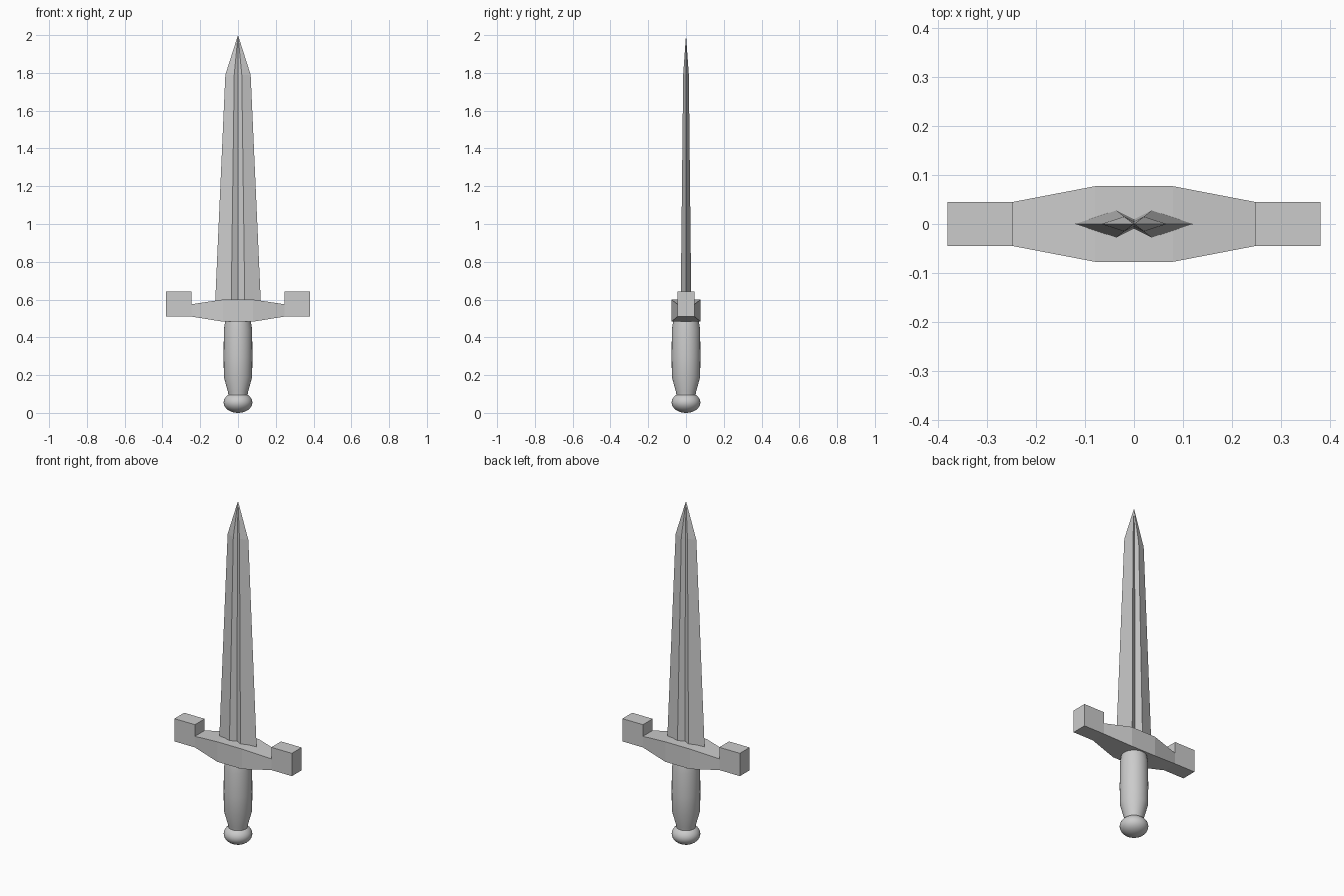
import bpy, bmesh, math

cube = bpy.data.objects.get("Cube")
if cube:
    bpy.data.objects.remove(cube, do_unlink=True)

steel = bpy.data.materials.new("plain_grey")
steel.use_nodes = True
GREY = (0.6, 0.6, 0.6, 1)
steel.diffuse_color = GREY
steel.node_tree.nodes["Principled BSDF"].inputs["Base Color"].default_value = GREY


def finish(name, bm, smooth=False):
    bmesh.ops.recalc_face_normals(bm, faces=bm.faces)
    mesh = bpy.data.meshes.new(name)
    bm.to_mesh(mesh)
    bm.free()
    mesh.materials.append(steel)
    obj = bpy.data.objects.new(name, mesh)
    bpy.context.collection.objects.link(obj)
    if smooth:
        bpy.ops.object.select_all(action='DESELECT')
        obj.select_set(True)
        bpy.context.view_layer.objects.active = obj
        bpy.ops.object.shade_smooth_by_angle(angle=math.radians(50))
    return obj


def bridge(bm, a, b):
    for i in range(len(a)):
        j = (i + 1) % len(a)
        bm.faces.new((a[i], a[j], b[j], b[i]))


def loft(name, rings):
    """Skin a row of matching cross-sections and cap both ends."""
    bm = bmesh.new()
    loops = [[bm.verts.new(p) for p in ring] for ring in rings]
    for a, b in zip(loops, loops[1:]):
        bridge(bm, a, b)
    bm.faces.new(loops[0])
    bm.faces.new(loops[-1])
    return finish(name, bm)


def lathe(name, profile, sides=32):
    """Turn a (radius, height) profile around the z axis."""
    bm = bmesh.new()
    loops = [[bm.verts.new((r * math.cos(math.tau * i / sides),
                            r * math.sin(math.tau * i / sides), z))
              for i in range(sides)] for r, z in profile]
    for a, b in zip(loops, loops[1:]):
        bridge(bm, a, b)
    bm.faces.new(loops[0])
    bm.faces.new(loops[-1])
    return finish(name, bm, smooth=True)


# Blade: fullered double-edged section, tapering to a point
def blade_ring(z, edge, ridge, thick, groove):
    half = [(edge, 0), (ridge, thick), (0, groove), (-ridge, thick)]
    return [(x, y, z) for x, y in half + [(-x, -y) for x, y in half]]


bm = bmesh.new()
base = [bm.verts.new(p) for p in blade_ring(0.58, 0.121, 0.036, 0.028, 0.01)]
shoulder = [bm.verts.new(p) for p in blade_ring(1.79, 0.067, 0.02, 0.015, 0.005)]
tip = bm.verts.new((0, 0, 2))
bridge(bm, base, shoulder)
for i, v in enumerate(shoulder):
    bm.faces.new((v, shoulder[(i + 1) % len(shoulder)], tip))
bm.faces.new(base)
finish("blade", bm)

# Crossguard: swollen centre, narrowing arms, upturned square ends
half_guard = [(0.08, 0.077, 0.483, 0.60), (0.247, 0.045, 0.51, 0.575),
              (0.247, 0.045, 0.51, 0.643), (0.38, 0.045, 0.51, 0.643)]
stations = [(-x, w, lo, hi) for x, w, lo, hi in reversed(half_guard)] + half_guard


def guard_ring(x, w, lo, hi):
    return [(x, -w, lo), (x, w, lo), (x, w, hi), (x, -w, hi)]


bm = bmesh.new()
loops = [[bm.verts.new(p) for p in guard_ring(*s)] for s in stations]
for a, b in zip(loops, loops[1:]):
    bridge(bm, a, b)
bm.faces.new(loops[0])
bm.faces.new(loops[-1])
bmesh.ops.remove_doubles(bm, verts=bm.verts, dist=0.0005)
finish("crossguard", bm)

# Grip: round handle, tapered at both ends
lathe("grip", [(0.05, 0.09), (0.053, 0.11), (0.075, 0.19), (0.076, 0.3),
               (0.075, 0.44), (0.068, 0.485)])

# Pommel: flattened ball
bm = bmesh.new()
bmesh.ops.create_uvsphere(bm, u_segments=32, v_segments=16, radius=1)
for v in bm.verts:
    v.co = (v.co.x * 0.076, v.co.y * 0.076, v.co.z * 0.055 + 0.055)
finish("pommel", bm, smooth=True)
